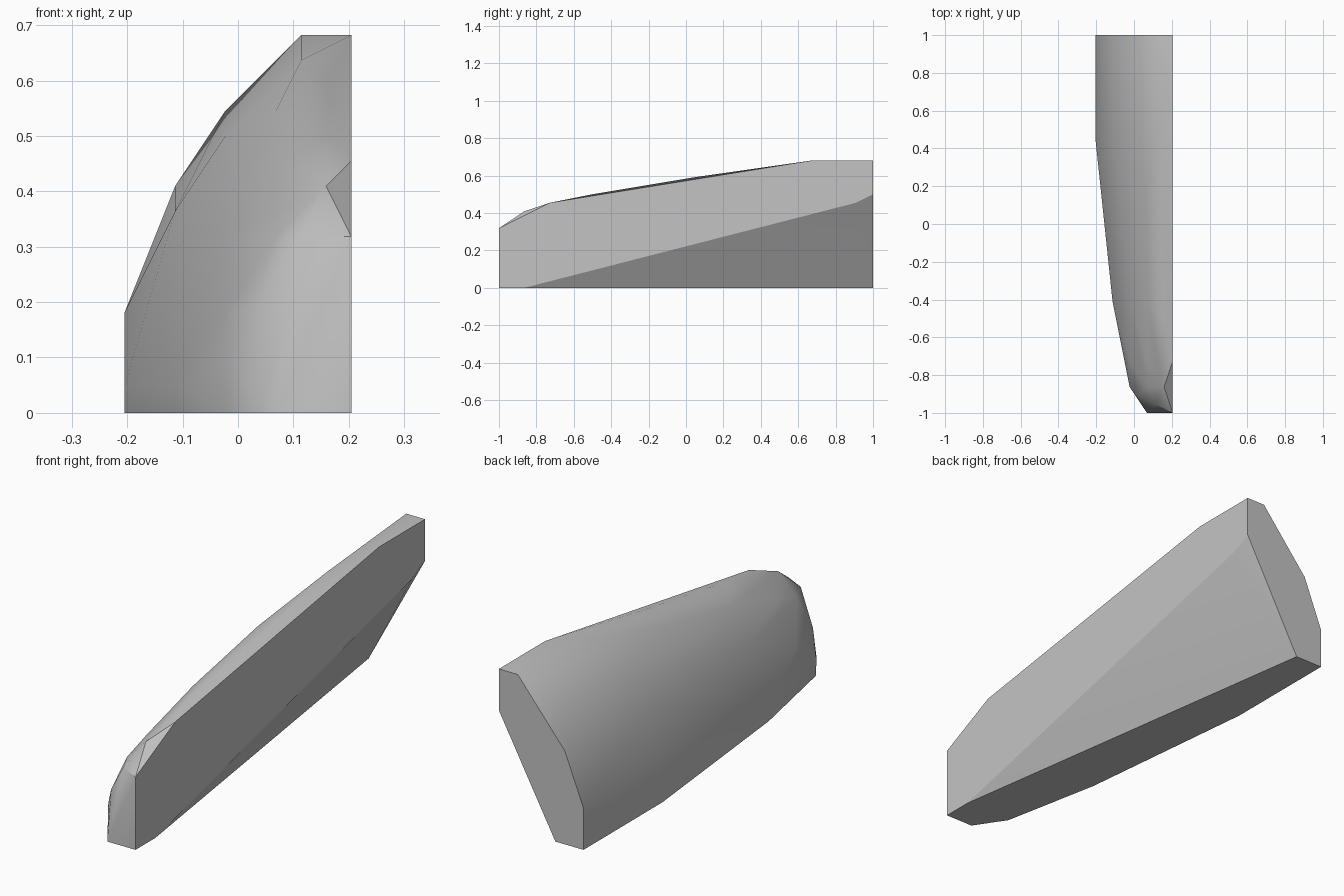
import bpy
import bmesh
import math

cube = bpy.data.objects.get("Cube")
if cube:
    bpy.data.objects.remove(cube, do_unlink=True)

# Grey surface
grey = bpy.data.materials.new("plain grey")
grey.use_nodes = True
color = (0.55, 0.55, 0.55, 1)
grey.diffuse_color = color
grey.node_tree.nodes["Principled BSDF"].inputs["Base Color"].default_value = color

STEP = 1 / 22      # spacing of the design grid
HALF_WIDTH = 4.5   # in grid steps

# Cross-section corners (across, up) in grid steps, keyed by position along the length
back_end = [(0, 0), (0, 4), (2, 9), (7, 15), (9, 15), (9, 11), (3, 0)]
back_shoulder = [(4, 12), (9, 10)]
wide_body = [(0, 0), (0, 1), (2, 8), (4, 11), (7, 14)]
middle = [(2, 5), (4, 9), (6, 12), (8, 13)]
narrow_body = [(2, 0), (2, 1), (4, 7), (6, 10)]
nose_top = [(4, 4), (6, 8), (9, 10)]
nose = [(4, 0), (4, 2), (6, 7), (8, 9), (9, 0)]
front_end = [(6, 0), (9, 0), (9, 7)]
sections = {
    22: back_end, 20: back_shoulder, 15: [(9, 15)], 10: wide_body, 1: middle,
    -9: narrow_body, -11: [(8, 11)], -16: nose_top, -19: nose,
    -20: [(5, 4)], -21: [(7, 7)], -22: front_end,
}

# Wrap the sections in one convex skin
bm = bmesh.new()
for along, corners in sections.items():
    for across, up in corners:
        bm.verts.new(((across - HALF_WIDTH) * STEP, along * STEP, up * STEP))
bmesh.ops.convex_hull(bm, input=bm.verts[:])
bmesh.ops.delete(bm, geom=[v for v in bm.verts if not v.link_faces], context="VERTS")

# Merge the flat end, side and base faces
bmesh.ops.dissolve_limit(bm, angle_limit=math.radians(0.5),
                         verts=bm.verts[:], edges=bm.edges[:])
bmesh.ops.recalc_face_normals(bm, faces=bm.faces[:])
mesh = bpy.data.meshes.new("tapered_half_shell")
bm.to_mesh(mesh)
bm.free()
mesh.materials.append(grey)

shell = bpy.data.objects.new("tapered_half_shell", mesh)
bpy.context.collection.objects.link(shell)
bpy.ops.object.select_all(action="DESELECT")
shell.select_set(True)
bpy.context.view_layer.objects.active = shell
bpy.ops.object.shade_smooth_by_angle(angle=math.radians(30))
